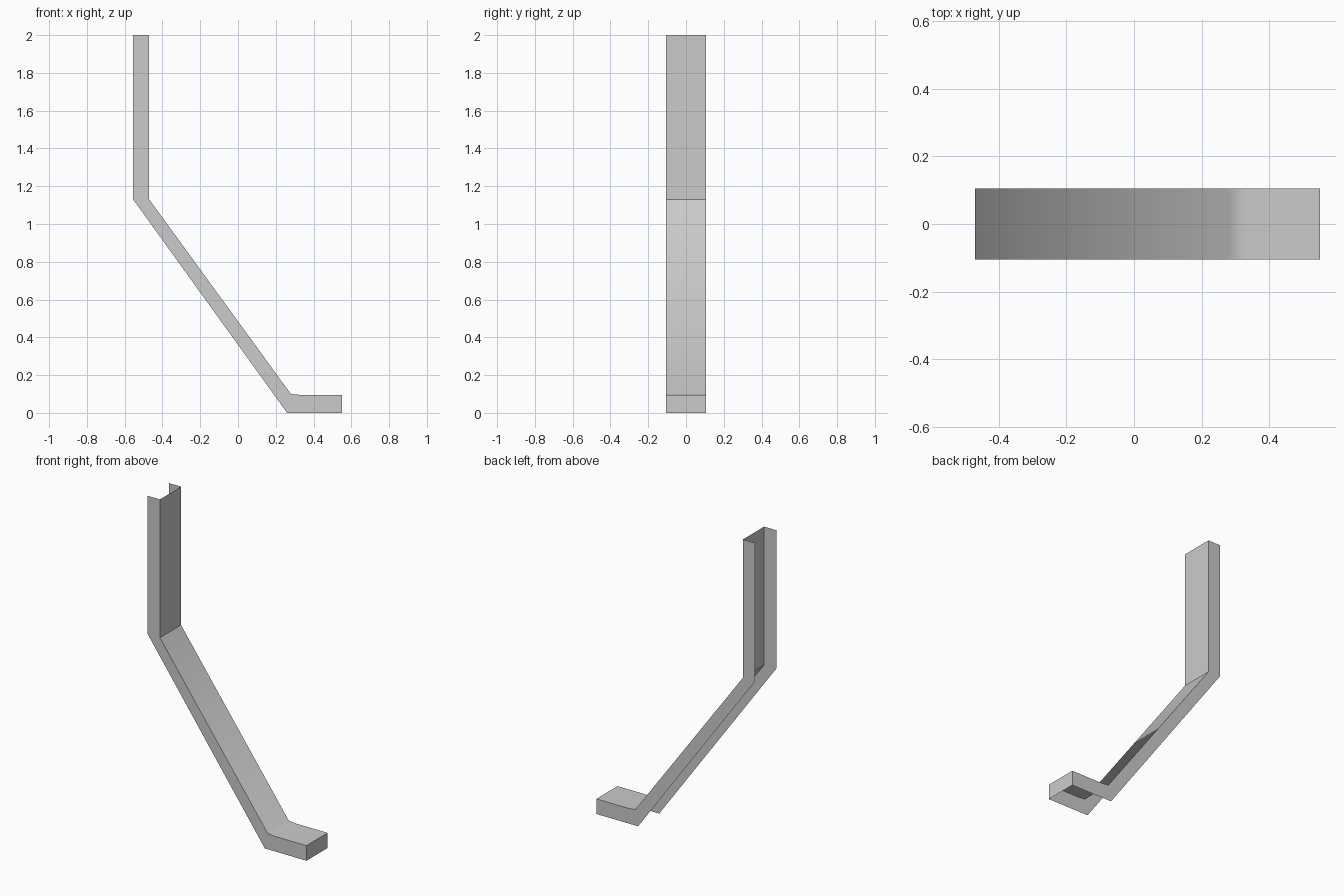
import bpy
import bmesh

cube = bpy.data.objects.get("Cube")
if cube:
    bpy.data.objects.remove(cube, do_unlink=True)

# Grey painted metal
metal = bpy.data.materials.new("grey_metal")
metal.use_nodes = True
colour = (0.6, 0.6, 0.6, 1.0)
metal.diffuse_color = colour
metal.node_tree.nodes["Principled BSDF"].inputs["Base Color"].default_value = colour

# Side profile (x, z): outer line carries the web, inner line is the open edge
OUTER = [(-0.47, 2.0), (-0.47, 1.13), (0.28, 0.10), (0.33, 0.095), (0.55, 0.095)]
INNER = [(-0.555, 2.0), (-0.555, 1.13), (0.26, 0.0), (0.33, 0.0), (0.55, 0.0)]
HALF_WIDTH = 0.105

bm = bmesh.new()


def line(points, y):
    return [bm.verts.new((x, y, z)) for x, z in points]


front_outer, front_inner = line(OUTER, -HALF_WIDTH), line(INNER, -HALF_WIDTH)
back_outer, back_inner = line(OUTER, HALF_WIDTH), line(INNER, HALF_WIDTH)


def strip(a, b):
    for i in range(len(a) - 1):
        bm.faces.new((a[i], a[i + 1], b[i + 1], b[i]))


# Web, front flange, back flange
strip(front_outer, back_outer)
strip(front_inner, front_outer)
strip(back_outer, back_inner)
# End cap of the foot
bm.faces.new((front_outer[-1], front_inner[-1], back_inner[-1], back_outer[-1]))

# Smooth only the lower bend of the web; folds and the upper bend stay crisp
bm.normal_update()
for face in bm.faces:
    face.smooth = True
for edge in bm.edges:
    if len(edge.link_faces) == 2:
        angle = edge.calc_face_angle()
        upper_bend = edge.verts[0].co.z > 1 and edge.verts[1].co.z > 1
        edge.smooth = angle < 1.0 and not (upper_bend and angle > 0.1)

mesh = bpy.data.meshes.new("channel_spout")
bm.to_mesh(mesh)
bm.free()
mesh.materials.append(metal)
bpy.context.collection.objects.link(bpy.data.objects.new("channel_spout", mesh))
